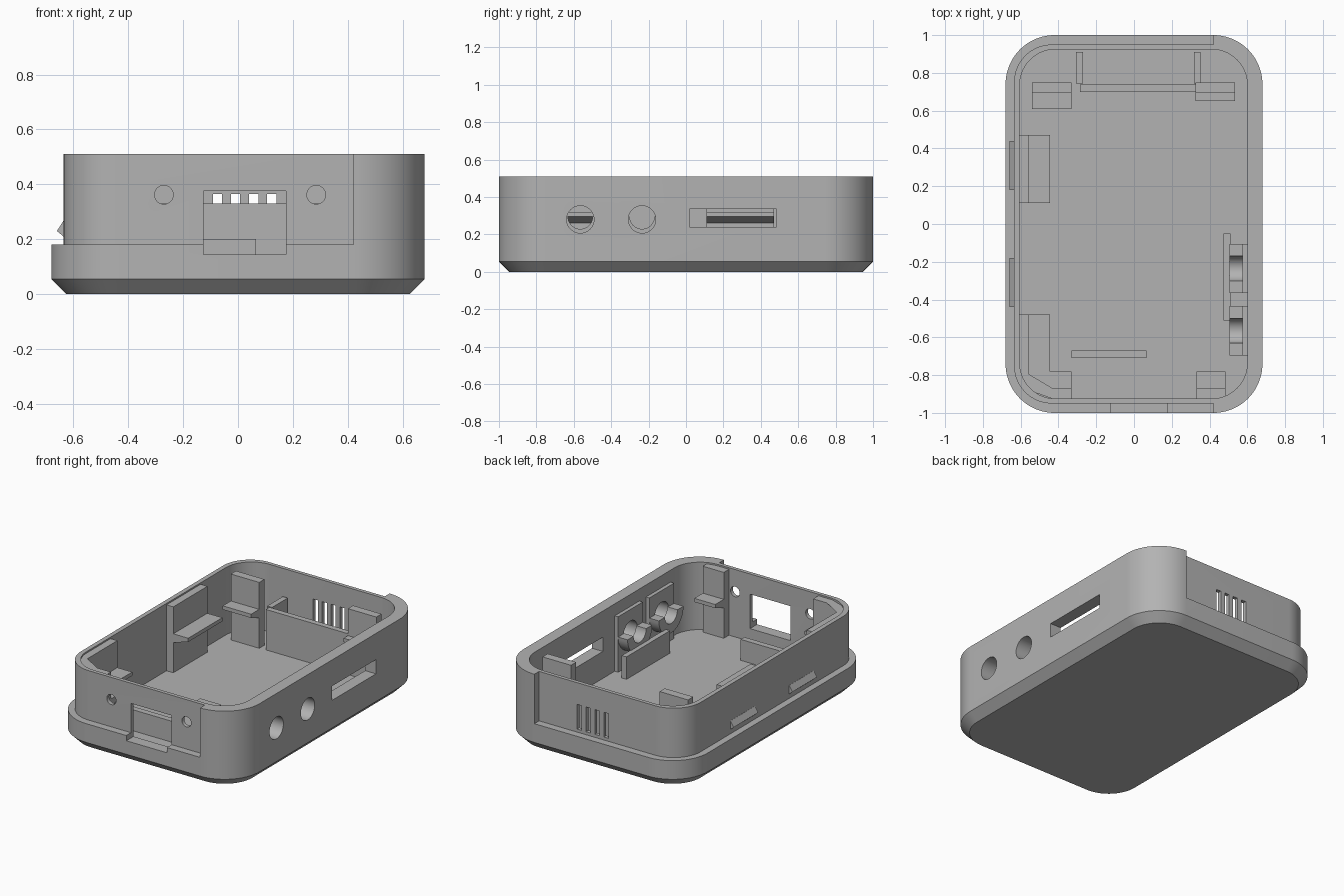
import bpy, bmesh, math
from mathutils import Vector

if "Cube" in bpy.data.objects:
    bpy.data.objects.remove(bpy.data.objects["Cube"])

TOP, FLOOR = 0.51, 0.06
BASE = FLOOR - 0.005          # inner parts sink slightly into the floor
POST = 0.50                   # height of the clip posts

grey = bpy.data.materials.new("case grey")
grey.diffuse_color = (0.45, 0.45, 0.45, 1)
grey.use_nodes = True
grey.node_tree.nodes["Principled BSDF"].inputs["Base Color"].default_value = grey.diffuse_color


def arc(cx, cy, r, a0, a1, n=20):
    return [(cx + r * math.cos(math.radians(a0 + (a1 - a0) * i / n)),
             cy + r * math.sin(math.radians(a0 + (a1 - a0) * i / n))) for i in range(n + 1)]


def rounded(x0, x1, y, r):
    return (arc(x1 - r, -y + r, r, -90, 0) + arc(x1 - r, y - r, r, 0, 90)
            + arc(x0 + r, y - r, r, 90, 180) + arc(x0 + r, -y + r, r, 180, 270))


def loft(name, rings):
    """Closed solid through rings of 3D points with equal counts."""
    bm = bmesh.new()
    rows = [[bm.verts.new(p) for p in ring] for ring in rings]
    n = len(rows[0])
    for a, b in zip(rows, rows[1:]):
        for i in range(n):
            bm.faces.new((a[i], a[(i + 1) % n], b[(i + 1) % n], b[i]))
    bm.faces.new(rows[0][::-1])
    bm.faces.new(rows[-1])
    bmesh.ops.recalc_face_normals(bm, faces=bm.faces[:])
    me = bpy.data.meshes.new(name)
    bm.to_mesh(me)
    bm.free()
    me.materials.append(grey)
    ob = bpy.data.objects.new(name, me)
    bpy.context.collection.objects.link(ob)
    return ob


def prism(name, poly, axis, a, b):
    """Extrude a 2D outline along an axis: x uses (y,z), y uses (x,z), z uses (x,y)."""
    place = {"x": lambda p, t: (t, p[0], p[1]),
             "y": lambda p, t: (p[0], t, p[1]),
             "z": lambda p, t: (p[0], p[1], t)}[axis]
    return loft(name, [[place(p, t) for p in poly] for t in (a, b)])


def box(name, x0, x1, y0, y1, z0, z1):
    return prism(name, [(x0, y0), (x1, y0), (x1, y1), (x0, y1)], "z", z0, z1)


def disc(name, u, z, r, axis, a, b):
    return prism(name, arc(u, z, r, 0, 360, 40)[:-1], axis, a, b)


def cut(target, cutters):
    bpy.context.view_layer.objects.active = target
    for c in cutters:
        m = target.modifiers.new("cut", "BOOLEAN")
        m.operation, m.solver, m.object = "DIFFERENCE", "EXACT", c
        bpy.ops.object.modifier_apply(modifier=m.name)
        bpy.data.objects.remove(c)


# Tray with chamfered foot
full = rounded(-0.68, 0.68, 1.0, 0.26)
foot = rounded(-0.625, 0.625, 0.945, 0.205)
case = loft("case", [[(x, y, z) for x, y in ring]
                     for ring, z in ((foot, 0), (full, 0.055), (full, TOP))])

# Hollow, and the stepped-in lip around three sides
cavity = prism("cavity", rounded(-0.605, 0.60, 0.925, 0.19), "z", FLOOR, 0.7)
lip = (arc(-0.435, -0.75, 0.2, 270, 180) + arc(-0.435, 0.75, 0.2, 180, 90))
step = prism("step", [(0.42, -2), (0.42, -0.95)] + lip
             + [(0.42, 0.95), (0.42, 2), (-2, 2), (-2, -2)], "z", 0.18, 0.7)
cutters = [cavity, step]

# Front display opening and screw holes
cutters.append(box("window", -0.125, 0.175, -1.1, -0.88, 0.145, 0.375))
cutters += [disc("screw_hole", x, 0.362, 0.034, "y", -1.1, -0.88) for x in (-0.27, 0.285)]
# Back vents
cutters += [box("vent", x, x + 0.034, 0.88, 1.1, 0.20, 0.365) for x in (-0.092, -0.026, 0.04, 0.106)]
# Right-hand slot and round sockets
SOCKETS = (-0.235, -0.565)
cutters.append(box("slot", 0.55, 0.8, 0.02, 0.485, 0.24, 0.335))
cutters += [disc("socket", y, 0.28, 0.073, "x", 0.55, 0.8) for y in SOCKETS]
cut(case, cutters)

# Snap ridges outside the left wall
for y in (-0.31, 0.31):
    prism("snap_ridge", [(-0.625, 0.21), (-0.636, 0.21), (-0.66, 0.23), (-0.636, 0.267), (-0.625, 0.267)],
          "y", y - 0.13, y + 0.13)


# Clip posts with hooked wedges
def wedge(axis, root, tip, a, b):
    prism("clip_wedge", [(root, 0.26), (tip, 0.295), (tip, 0.32), (root, 0.32)], axis, a, b)


box("left_post", -0.615, -0.555, 0.11, 0.47, BASE, POST)
wedge("y", -0.56, -0.445, 0.11, 0.47)
prism("corner_post", [(-0.615, -0.48), (-0.555, -0.48), (-0.555, -0.87), (-0.33, -0.87), (-0.33, -0.93),
                      (-0.42, -0.93), (-0.53, -0.89), (-0.585, -0.83), (-0.615, -0.76)], "z", BASE, POST)
wedge("y", -0.56, -0.445, -0.875, -0.48)
wedge("x", -0.875, -0.78, -0.56, -0.33)
box("front_post", 0.33, 0.485, -0.93, -0.87, BASE, POST)
wedge("x", -0.875, -0.78, 0.33, 0.485)
for x0, x1, tip in ((-0.54, -0.33, 0.61), (0.325, 0.535, 0.65)):
    box("back_post", x0, x1, 0.695, 0.75, BASE, POST)
    wedge("x", 0.70, tip, x0, x1)

# Battery divider, back ribs and floor ribs
box("divider", -0.285, 0.33, 0.70, 0.738, BASE, 0.33)
for x in (-0.288, 0.335):
    box("back_rib", x - 0.018, x + 0.018, 0.745, 0.91, BASE, 0.33)
box("front_rib", -0.33, 0.065, -0.71, -0.67, BASE, 0.20)
box("side_rib", 0.475, 0.51, -0.51, -0.05, BASE, 0.21)

# Socket plates with half-round cradles
for y in SOCKETS:
    plate = box("socket_plate", 0.575, 0.605, y - 0.13, y + 0.13, BASE, 0.43)
    cut(plate, [disc("plate_hole", y, 0.28, 0.073, "x", 0.5, 0.7)])
    prism("socket_cradle", arc(y, 0.295, 0.13, 180, 360) + arc(y, 0.295, 0.066, 360, 180),
          "x", 0.505, 0.58)

# Smooth the curves, keep the edges sharp
bpy.ops.object.select_all(action="SELECT")
bpy.context.view_layer.objects.active = case
bpy.ops.object.shade_smooth_by_angle(angle=math.radians(30))
